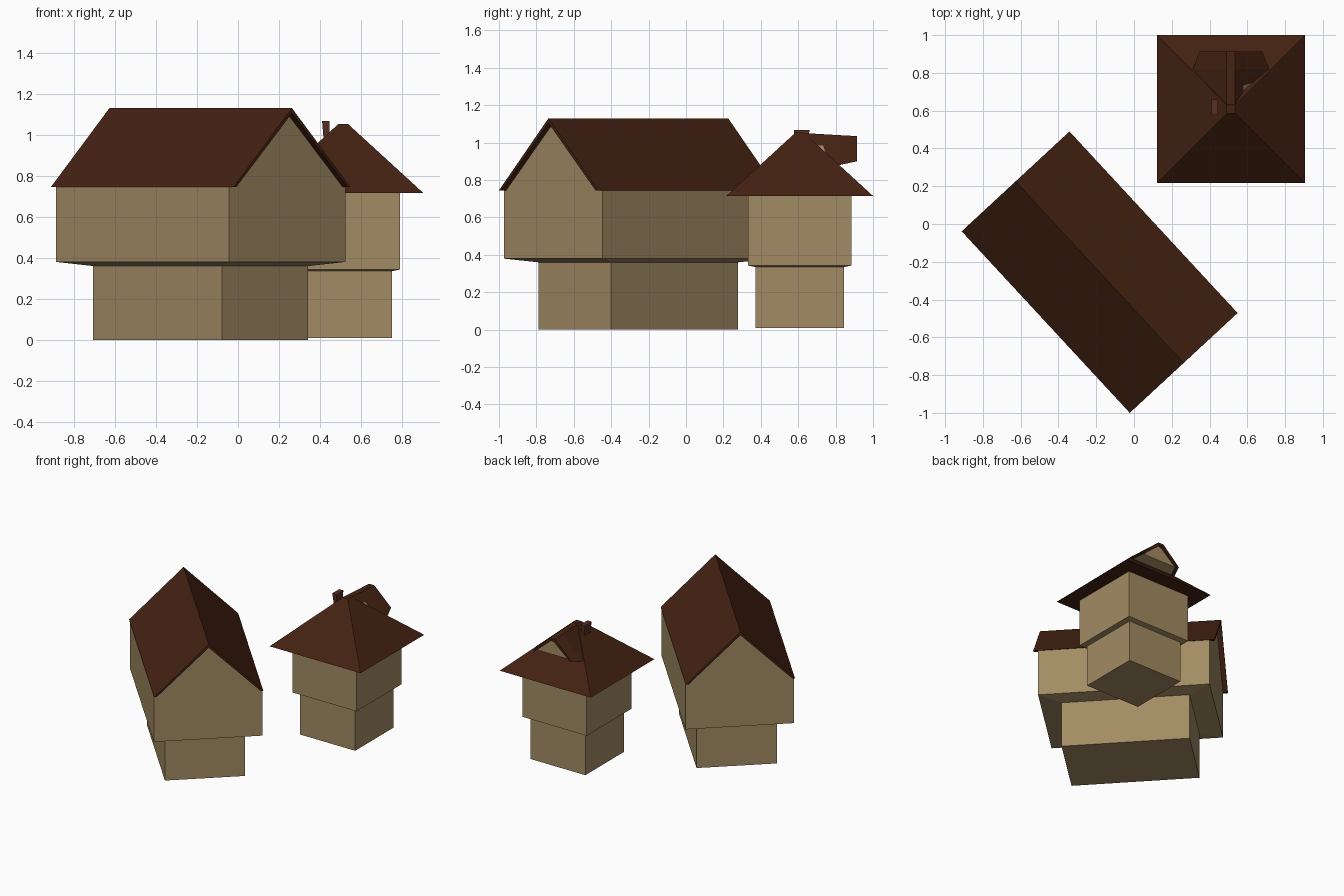
import bpy, bmesh, math

if "Cube" in bpy.data.objects:
    bpy.data.objects.remove(bpy.data.objects["Cube"])


def material(name, rgb):
    m = bpy.data.materials.new(name)
    m.diffuse_color = (*rgb, 1)
    m.use_nodes = True
    m.node_tree.nodes["Principled BSDF"].inputs["Base Color"].default_value = m.diffuse_color
    return m


PLASTER = material("plaster", (0.36, 0.26, 0.125))
TILE = material("roof_tile", (0.058, 0.016, 0.006))
BRICK = material("brick", (0.10, 0.028, 0.017))


def loft(name, rings, mat, loc=(0, 0, 0), turn=0):
    """Join rings of equal point count into a closed flat-faced solid."""
    bm = bmesh.new()
    rows = [[bm.verts.new(p) for p in ring] for ring in rings]
    n = len(rows[0])
    for a, b in zip(rows, rows[1:]):
        for i in range(n):
            j = (i + 1) % n
            bm.faces.new((a[i], a[j], b[j], b[i]))
    bm.faces.new(rows[0][::-1])
    bm.faces.new(rows[-1])
    bmesh.ops.recalc_face_normals(bm, faces=bm.faces)
    me = bpy.data.meshes.new(name)
    bm.to_mesh(me)
    bm.free()
    me.materials.append(mat)
    ob = bpy.data.objects.new(name, me)
    ob.location = loc
    ob.rotation_euler[2] = turn
    bpy.context.collection.objects.link(ob)
    return ob


def rect(hx, hy, z, cx=0, cy=0):
    return [(cx + sx * hx, cy + sy * hy, z)
            for sx, sy in ((-1, -1), (1, -1), (1, 1), (-1, 1))]


HOUSE = dict(loc=(-0.182, -0.255, 0), turn=math.radians(-47.2))
TOWER = dict(loc=(0.513, 0.608, 0))

# Long house: ground floor, overhanging upper floor and gables
loft("house_walls", [rect(0.463, 0.286, 0), rect(0.463, 0.286, 0.36),
                     rect(0.62, 0.387, 0.38), rect(0.62, 0.387, 0.745),
                     rect(0.62, 0.001, 1.108)], PLASTER, **HOUSE)

# Long house roof: thin chevron overhanging the gables
chevron = [(-0.389, 0.745), (0, 1.13), (0.389, 0.745),
           (0.37, 0.745), (0, 1.105), (-0.37, 0.745)]
loft("house_roof", [[(x, y, z) for y, z in chevron] for x in (-0.655, 0.655)],
     TILE, **HOUSE)

# Square tower house with overhanging upper floor
loft("tower_walls", [rect(0.237, 0.237, 0.01), rect(0.237, 0.237, 0.335),
                     rect(0.277, 0.277, 0.343), rect(0.277, 0.277, 0.725)],
     PLASTER, **TOWER)
loft("tower_roof", [rect(0.392, 0.392, 0.715), rect(0.023, 0.023, 1.053)],
     TILE, **TOWER)


# Dormer at the back of the tower roof
def dormer_ring(y, eave, eave_z, top_z):
    half = [(0.023, top_z), (eave, eave_z), (eave - 0.02, eave_z), (0.012, top_z - 0.02)]
    pts = half + [(-x, z) for x, z in half[::-1]]
    return [(x, y, z) for x, z in pts]


loft("dormer_roof", [dormer_ring(0.305, 0.167, 0.90, 1.035),
                     dormer_ring(0.212, 0.202, 0.88, 1.04),
                     dormer_ring(-0.01, 0.13, 0.90, 1.053)], TILE, **TOWER)


def dormer_fill(y, w, z0, z1):
    return [(-w, y, z0), (w, y, z0), (0.014, y, z1), (-0.014, y, z1)]


loft("dormer_wall", [dormer_fill(0.285, 0.16, 0.902, 1.02),
                     dormer_fill(0.205, 0.187, 0.882, 1.025),
                     dormer_fill(0.02, 0.11, 0.89, 1.03)], PLASTER, **TOWER)

# Chimney, flaring slightly toward the top
loft("chimney", [rect(0.012, 0.03, 0.93, -0.08, 0.01),
                 rect(0.018, 0.042, 1.068, -0.085, 0.01)], BRICK, **TOWER)
